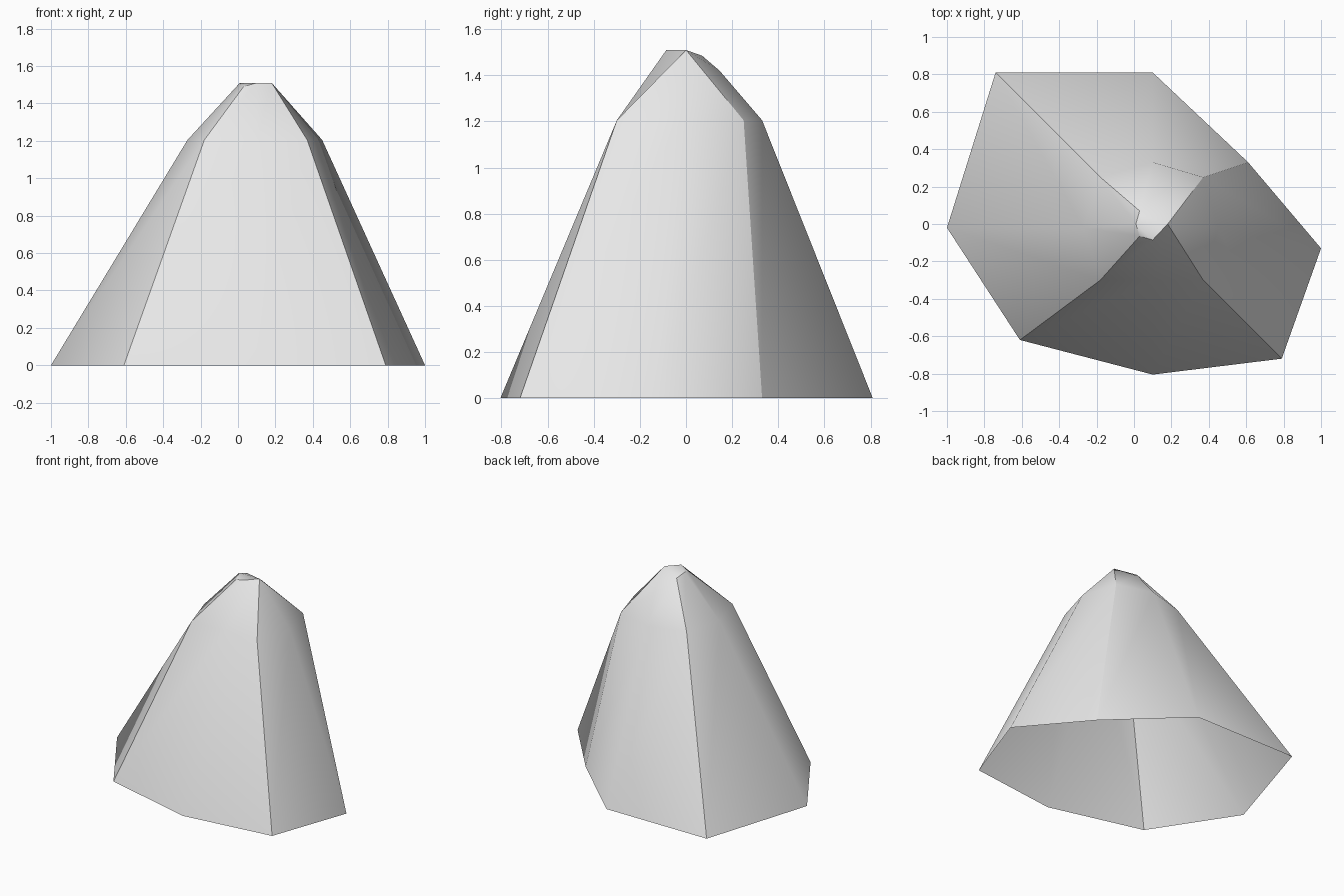
import bpy
import bmesh

cube = bpy.data.objects.get("Cube")
if cube:
    bpy.data.objects.remove(cube, do_unlink=True)

# Material
grey = bpy.data.materials.new("light_grey")
grey.use_nodes = True
colour = (0.8, 0.8, 0.8, 1)
grey.diffuse_color = colour
grey.node_tree.nodes["Principled BSDF"].inputs["Base Color"].default_value = colour

# Outline rings, counter-clockwise from the front corner at -x
base = [(-0.61, -0.62), (0.1, -0.805), (0.79, -0.72), (1, -0.13),
        (0.61, 0.33), (0.1, 0.81), (-0.74, 0.81), (-1, -0.02)]
shoulder = [(-0.18, -0.3), (0.1, -0.3), (0.37, -0.3), (0.45, -0.02),
            (0.37, 0.25), (0.1, 0.33), (-0.18, 0.25), (-0.27, -0.02)]
peak = (0.18, 0, 1.51)
summit = [(0.03, -0.065, 1.49), (0.1, -0.085, 1.51), peak, peak, peak,
          (0.1, 0.146, 1.42), (0.03, 0.07, 1.485), (0.01, 0, 1.51)]

bm = bmesh.new()
low = [bm.verts.new((x, y, 0)) for x, y in base]
mid = [bm.verts.new((x, y, 1.205)) for x, y in shoulder]
shared = {p: bm.verts.new(p) for p in summit}
top = [shared[p] for p in summit]


def add_face(*verts):
    face = bm.faces.new(list(dict.fromkeys(verts)))
    face.smooth = True


# Rock sides, open underneath; the +x side closes to a point
count = len(low)
for lower, upper in ((low, mid), (mid, top)):
    for i in range(count):
        j = (i + 1) % count
        add_face(lower[i], lower[j], upper[j], upper[i])

# Small cap over the summit
front_left, front, tip, _, _, back, back_left, side = top
add_face(side, front_left, front)
add_face(side, front, tip)
add_face(side, tip, back_left)
add_face(back_left, tip, back)


def sharpen(a, b):
    edge = bm.edges.get((a, b))
    if edge:
        edge.smooth = False


# Creases down the four corners and round the front of the cap
for i in range(0, count, 2):
    sharpen(low[i], mid[i])
    sharpen(mid[i], top[i])
rim = [back_left, side, front_left, front, tip]
for a, b in zip(rim, rim[1:]):
    sharpen(a, b)

mesh = bpy.data.meshes.new("rock_peak")
bm.to_mesh(mesh)
bm.free()
mesh.materials.append(grey)
rock = bpy.data.objects.new("rock_peak", mesh)
bpy.context.collection.objects.link(rock)
